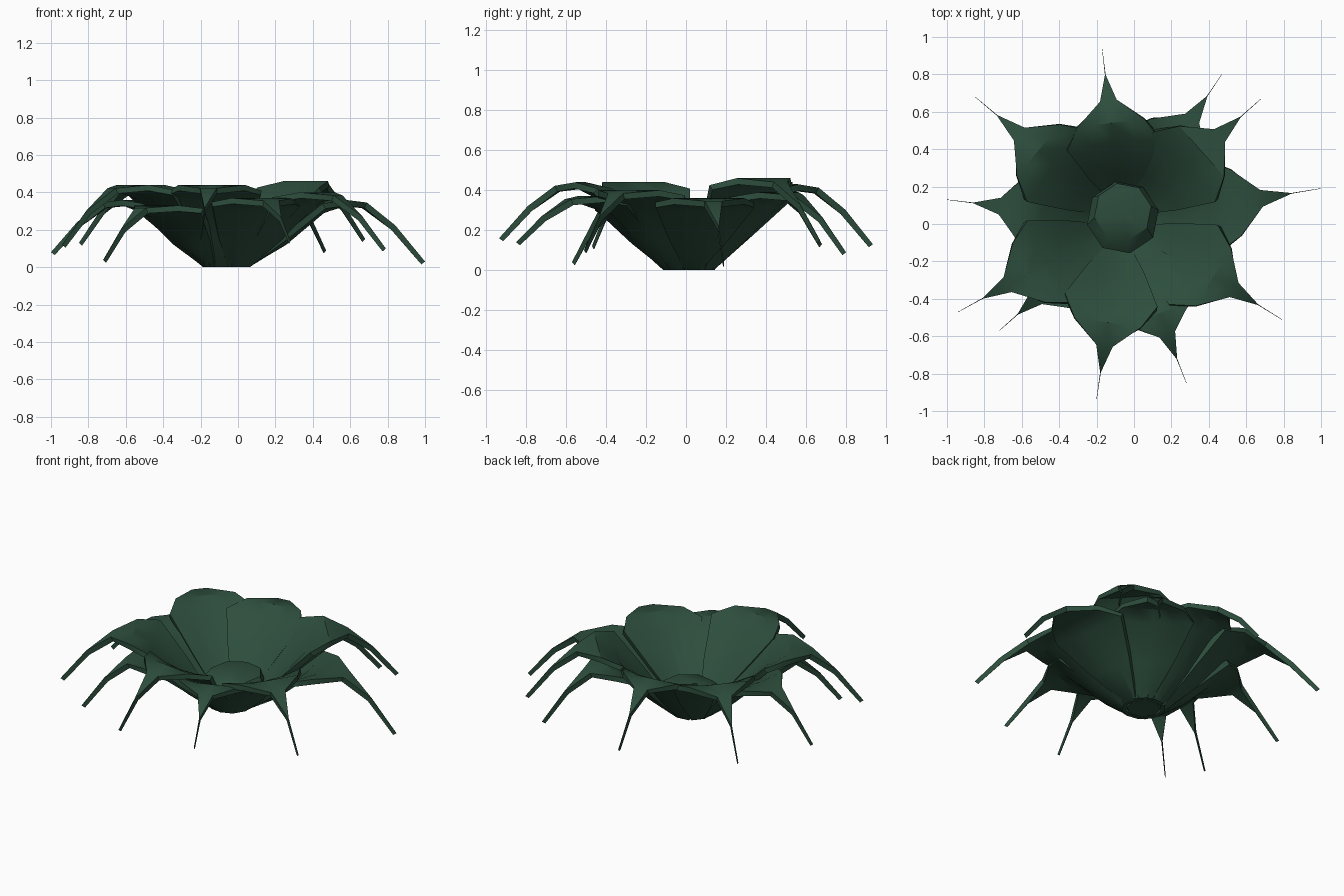
import bpy, bmesh, math
from mathutils import Vector

if "Cube" in bpy.data.objects:
    bpy.data.objects.remove(bpy.data.objects["Cube"])

CENTRE = Vector((-0.06, 0.015, 0))
green = bpy.data.materials.new("dark_green")
green.diffuse_color = (0.026, 0.075, 0.046, 1)
green.use_nodes = True
green.node_tree.nodes["Principled BSDF"].inputs["Base Color"].default_value = green.diffuse_color

# tip x, tip y, tip z, arch height
LEAVES = [
    (-0.17, 0.935, 0.13, 0.43), (0.47, 0.80, 0.09, 0.39), (0.68, 0.67, 0.15, 0.46),
    (1.00, 0.19, 0.03, 0.36), (0.79, -0.51, 0.10, 0.40), (0.28, -0.85, 0.14, 0.37),
    (-0.20, -0.935, 0.16, 0.44), (-0.72, -0.57, 0.04, 0.33), (-0.94, -0.47, 0.12, 0.44),
    (-1.00, 0.13, 0.08, 0.36), (-0.85, 0.68, 0.13, 0.44),
]
# half width and edge lift at each station along a leaf
WIDTHS = [(0.04, 0), (0.15, 0.03), (0.25, 0.03), (0.18, 0.0),
          (0.045, 0), (0.002, 0), (0.001, 0)]
ACROSS = (-1, -0.5, 0, 0.5, 1)
THICK = 0.032


def finish(name, bm):
    bmesh.ops.recalc_face_normals(bm, faces=bm.faces)
    me = bpy.data.meshes.new(name)
    bm.to_mesh(me)
    bm.free()
    me.materials.append(green)
    ob = bpy.data.objects.new(name, me)
    bpy.context.collection.objects.link(ob)
    bpy.ops.object.select_all(action='DESELECT')
    ob.select_set(True)
    bpy.context.view_layer.objects.active = ob
    bpy.ops.object.shade_smooth_by_angle(angle=math.radians(32))
    return ob


def leaf(name, tx, ty, tz, h):
    """Arched thick leaf: wide cupped blade ending in a thin drooping spike."""
    out = Vector((tx, ty, 0)) - CENTRE
    R = out.length
    out.normalize()
    side = Vector((-out.y, out.x, 0))
    prof = [(0.10, 0), (0.28 * R, 0.40 * h), (0.46 * R, 0.86 * h), (0.57 * R, h),
            (0.70 * R, 0.96 * h), (0.85 * R, 0.95 * h * 0.62 + tz * 0.38), (R, tz)]
    bm = bmesh.new()
    rings = []
    for i, ((r, z), (w, lift)) in enumerate(zip(prof, WIDTHS)):
        a, b = prof[max(i - 1, 0)], prof[min(i + 1, len(prof) - 1)]
        t = Vector((b[0] - a[0], b[1] - a[1])).normalized()
        top, low = [], []
        for s in ACROSS:
            p = CENTRE + out * (r - lift * s * s * 0.6) + side * (w * s)
            p.z = z + lift * s * s
            q = p + out * (t.y * THICK) - Vector((0, 0, t.x * THICK))
            if i == len(prof) - 1:
                q = p - out * 0.02 - Vector((0, 0, 0.015))
            q.z = max(q.z, 0)
            top.append(bm.verts.new(p))
            low.append(bm.verts.new(q))
        rings.append(top + low[::-1])
    n = len(rings[0])
    for r0, r1 in zip(rings, rings[1:]):
        for k in range(n):
            bm.faces.new((r0[k], r0[(k + 1) % n], r1[(k + 1) % n], r1[k]))
    bm.faces.new(rings[0])
    bm.faces.new(rings[-1])
    finish(name, bm)


for i, args in enumerate(LEAVES):
    leaf(f"leaf_{i + 1}", *args)

# closed heart of the rosette: low dome leaning to the back, steep at the front
bm = bmesh.new()
rings = []
for r, z, dy in [(0.10, 0, 0), (0.195, 0.13, 0.02), (0.155, 0.19, 0.05)]:
    rings.append([bm.verts.new(CENTRE + Vector((r * math.cos(k * math.tau / 8 + 0.2),
                                                r * math.sin(k * math.tau / 8 + 0.2) + dy, z)))
                  for k in range(8)])
for r0, r1 in zip(rings, rings[1:]):
    for k in range(8):
        bm.faces.new((r0[k], r0[(k + 1) % 8], r1[(k + 1) % 8], r1[k]))
bm.faces.new(rings[0])
apex = bm.verts.new(CENTRE + Vector((0, 0.04, 0.215)))
for k in range(8):
    bm.faces.new((rings[-1][k], rings[-1][(k + 1) % 8], apex))
finish("heart_bud", bm)
